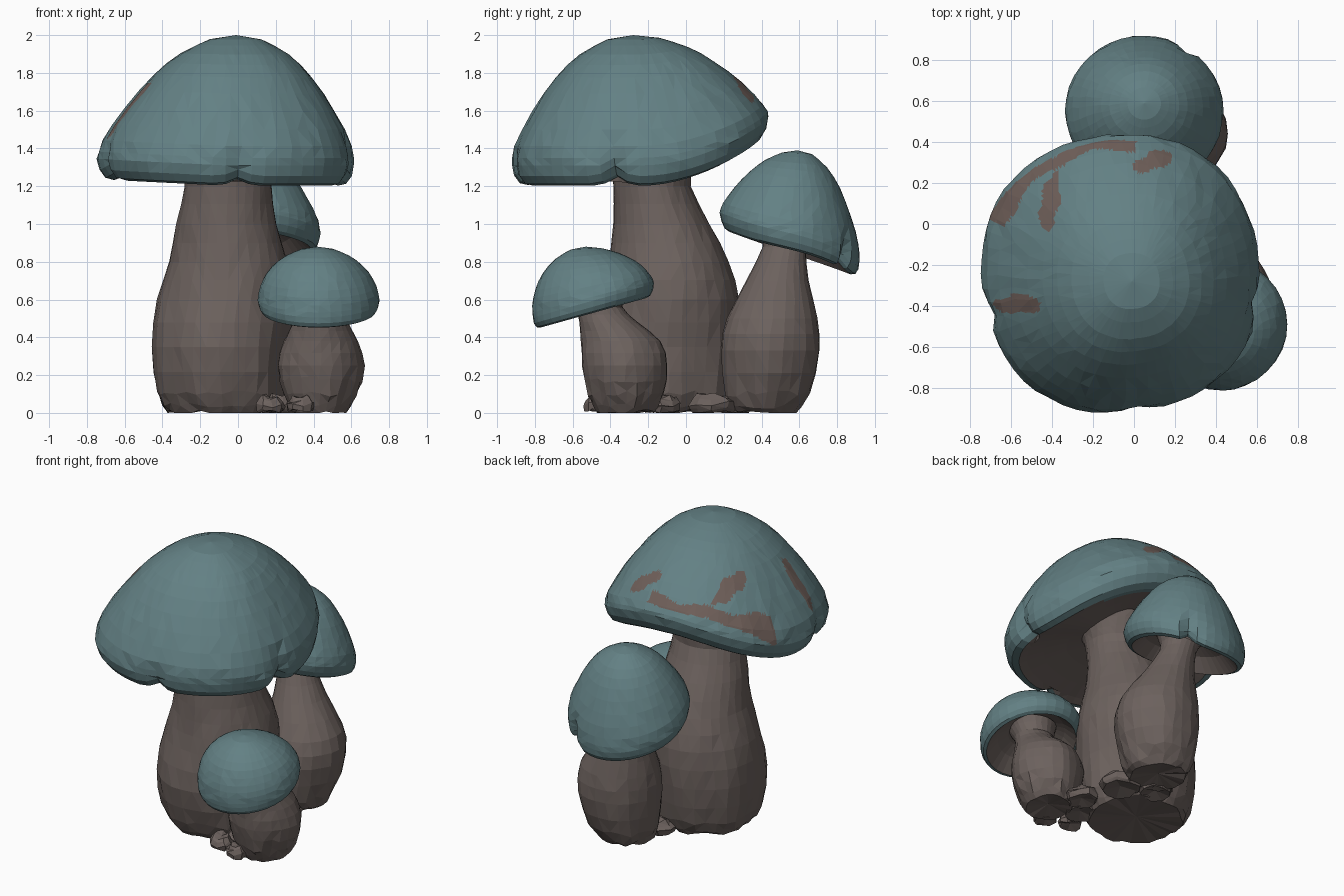
import bpy, bmesh, math, random
from mathutils import Vector

if "Cube" in bpy.data.objects:
    bpy.data.objects.remove(bpy.data.objects["Cube"])

random.seed(4)
TAU = math.tau


def material(name, col):
    m = bpy.data.materials.new(name)
    m.diffuse_color = (*col, 1)
    m.use_nodes = True
    m.node_tree.nodes["Principled BSDF"].inputs["Base Color"].default_value = m.diffuse_color
    return m


BLUE = material("cap teal", (0.125, 0.218, 0.232))
BROWN = material("stem brown", (0.150, 0.121, 0.111))
PATCH = material("patch brown", (0.155, 0.112, 0.098))


def smooth_rows(rows, n):
    """Catmull-Rom resampling of a list of equal-length tuples."""
    out = []
    for i in range(len(rows) - 1):
        p = [Vector(rows[max(0, min(len(rows) - 1, i + k))]) for k in (-1, 0, 1, 2)]
        for s in range(n):
            t = s / n
            out.append(0.5 * (2 * p[1] + (p[2] - p[0]) * t
                              + (2 * p[0] - 5 * p[1] + 4 * p[2] - p[3]) * t * t
                              + (3 * p[1] - p[0] - 3 * p[2] + p[3]) * t ** 3))
    out.append(Vector(rows[-1]))
    return out


def loft(name, rings, start, end, mats, rule, patch=None):
    """Skin rings of points, close with fans; rule(ring, centre) picks the colour."""
    bm = bmesh.new()
    vr = [[bm.verts.new(p) for p in r] for r in rings]
    n = len(vr[0])
    a, b = bm.verts.new(start), bm.verts.new(end)

    def face(k, *vs):
        f = bm.faces.new(vs)
        f.material_index = rule(k, f.calc_center_median())

    for j in range(n):
        i = (j + 1) % n
        face(0, a, vr[0][i], vr[0][j])
        face(len(vr), b, vr[-1][j], vr[-1][i])
        for k in range(len(vr) - 1):
            face(k + 1, vr[k][j], vr[k][i], vr[k + 1][i], vr[k + 1][j])
    bmesh.ops.recalc_face_normals(bm, faces=bm.faces)
    bmesh.ops.triangulate(bm, faces=bm.faces)
    if patch:                                       # finer flat cells for patch outlines
        bmesh.ops.subdivide_edges(bm, edges=bm.edges[:], cuts=3, use_grid_fill=True)
        bm.normal_update()
        for f in bm.faces:
            if f.material_index == 0 and f.normal.z > .05 and patch(f.calc_center_median()):
                f.material_index = 2
    me = bpy.data.meshes.new(name)
    bm.to_mesh(me)
    bm.free()
    for m in mats:
        me.materials.append(m)
    ob = bpy.data.objects.new(name, me)
    bpy.context.collection.objects.link(ob)
    return ob


# dome profiles: (radius fraction, height fraction) from the rim to the apex
CONIC = [(1, 0), (.96, .14), (.77, .43), (.55, .70), (.38, .86), (.18, .97)]
ROUND = [(1, 0), (.98, .17), (.91, .38), (.76, .62), (.52, .83), (.25, .96)]
# lower lip and underside: (radius fraction, offset in lip thicknesses)
LIP = [(.98, -.5), (.935, -.88), (.87, -1)]
HOLLOW = [(.8, -.65), (.65, .1), (.45, .6), (.25, .75)]
SHALLOW = [(.8, -.85), (.65, -.6), (.45, -.3), (.25, -.1)]


def cap(name, centre, apex, radius, rim, mean, lip, bulge, notches, n, inner, patch=None):
    cx, cy = centre

    def dent(t):
        return sum(d * math.exp(-(math.remainder(t - a, TAU) / .09) ** 2) for a, d in notches)

    dome = smooth_rows([[p * (1 - bulge) + q * bulge for p, q in zip(c, r)]
                        for c, r in zip(CONIC, ROUND)], 2)
    rings = []
    for q, d in reversed(LIP + inner):              # underside, inside to outside
        ring = []
        for j in range(n):
            t = TAU * j / n
            r = radius(t) * q * (1 - dent(t) * (q > .8))
            z = mean + (rim(t) - mean) * q + d * lip + dent(t) * lip * (q > .8) * 6
            ring.append((cx + r * math.cos(t), cy + r * math.sin(t), z))
        rings.append(ring)
    for k, (q, f) in enumerate(dome):               # outer dome
        ring = []
        for j in range(n):
            t = TAU * (j + random.uniform(-.15, .15) * (k > 1)) / n
            r = radius(t) * q * (1 - dent(t) * max(0, 1 - f * 4))
            r *= random.uniform(.993, 1.007)
            ring.append((cx + (apex[0] - cx) * f + r * math.cos(t),
                         cy + (apex[1] - cy) * f + r * math.sin(t),
                         rim(t) * (1 - f) + apex[2] * f))
        rings.append(ring)
    under = len(LIP + inner) - 2

    def rule(k, c):
        if k == under - 1 and patch and c.y > .15:  # teal rolls under the raised back rim
            return 0
        return 1 if k < under else 0

    return loft(name, rings, (cx, cy, mean + inner[-1][1] * lip), apex,
                [BLUE, BROWN, PATCH], rule, patch)


def stem(name, rows, n, lobes):
    """rows: (z, centre x, centre y, radius x, radius y)"""
    rings = []
    for z, cx, cy, rx, ry in smooth_rows(rows, 2):
        ring = []
        low = max(0, 1 - z / .6)
        for j in range(n):
            t = TAU * (j + random.uniform(-.15, .15)) / n
            w = 1 + .03 * low * math.cos(lobes * t) + random.uniform(-.012, .012)
            zz = max(0, z + random.uniform(-.015, .02) * (z < .2))
            ring.append((cx + rx * w * math.cos(t), cy + ry * w * math.sin(t), zz))
        rings.append(ring)
    b, e = rows[0], rows[-1]
    return loft(name, rings, (b[1], b[2], .03), (e[1], e[2], e[0]), [BROWN], lambda k, c: 0)


# worn patches on the big cap, placed in plan view
SPOTS = [(.10, .31, .105, .042, .35), (-.41, .11, .045, .14, -.15), (-.56, -.39, .115, .047, 0)]


def worn(c):
    dx, dy = c.x + .07, c.y + .24
    a, r = math.degrees(math.atan2(dy, dx)), math.hypot(dx, dy)
    inner = .605 + .012 * math.sin(a / 5)
    if 83 < a < 158 and inner < r < .65 + .05 * max(0, (a - 120) / 40):
        return True
    for x, y, rx, ry, t in SPOTS:
        u, v = c.x - x, c.y - y
        p, q = u * math.cos(t) + v * math.sin(t), v * math.cos(t) - u * math.sin(t)
        if (p / rx) ** 2 + (q / ry) ** 2 < 1 + .3 * math.sin(40 * (u + v)):
            return True
    return False


# big mushroom
cap("big_cap", (-.065, -.243), (-.01, -.28, 2.0),
    lambda t: .692 + .012 * math.cos(4 * t + 2.6),
    lambda t: 1.31 + .26 * max(0, math.sin(t)) ** 2 + .035 * max(0, -math.cos(t)),
    1.37, .115, .3,
    [(math.radians(-84), .05), (math.radians(-12), .07), (math.radians(197), .05)],
    60, SHALLOW, worn)
stem("big_stem", [(0, -.09, -.09, .29, .29), (.1, -.09, -.09, .345, .345),
                  (.35, -.095, -.1, .365, .385), (.6, -.065, -.08, .365, .36),
                  (.8, -.05, -.09, .315, .315), (1.0, -.06, -.13, .265, .255),
                  (1.2, -.05, -.18, .23, .205), (1.3, -.05, -.18, .245, .225),
                  (1.4, -.05, -.18, .29, .27)], 32, 7)

# small front mushroom
cap("small_cap", (.427, -.49), (.42, -.53, .88), lambda t: .322,
    lambda t: .595 + .09 * math.sin(t), .595, .065, 1, [], 32, HOLLOW)
stem("small_stem", [(0, .43, -.32, .14, .15), (.1, .435, -.32, .195, .2),
                    (.25, .437, -.325, .23, .225), (.38, .437, -.345, .195, .21),
                    (.48, .435, -.41, .145, .155), (.56, .43, -.46, .125, .125),
                    (.66, .43, -.49, .16, .16)], 24, 5)

# back mushroom, with a split lobe at the back right
cap("back_cap", (.05, .55), (.05, .59, 1.39),
    lambda t: .378 + .008 * math.cos(2 * t),
    lambda t: .93 - .13 * math.sin(t) + .03 * max(0, math.cos(t - .4)) ** 4,
    .94, .085, .45, [(math.radians(56), .14)], 40, HOLLOW)
stem("back_stem", [(0, .15, .41, .17, .18), (.1, .17, .43, .225, .23),
                   (.33, .19, .445, .268, .265), (.5, .18, .455, .25, .24),
                   (.7, .13, .485, .165, .165), (.88, .08, .52, .115, .115),
                   (.97, .06, .53, .14, .14), (1.05, .05, .55, .19, .19)], 24, 6)

# rough clods joining the stem bases
for i, (x, y, r) in enumerate([(.17, -.42, .08), (.32, -.13, .11), (.23, .14, .14),
                               (.33, -.47, .08), (.03, .24, .12), (.22, -.26, .12)]):
    h = min(r, .09)
    rows = [(0, x, y, r * .8, r * .8), (h * .5, x, y, r, r * .95), (h, x, y, r * .55, r * .6)]
    stem("base_clod_%d" % (i + 1), rows, 9, 3)
